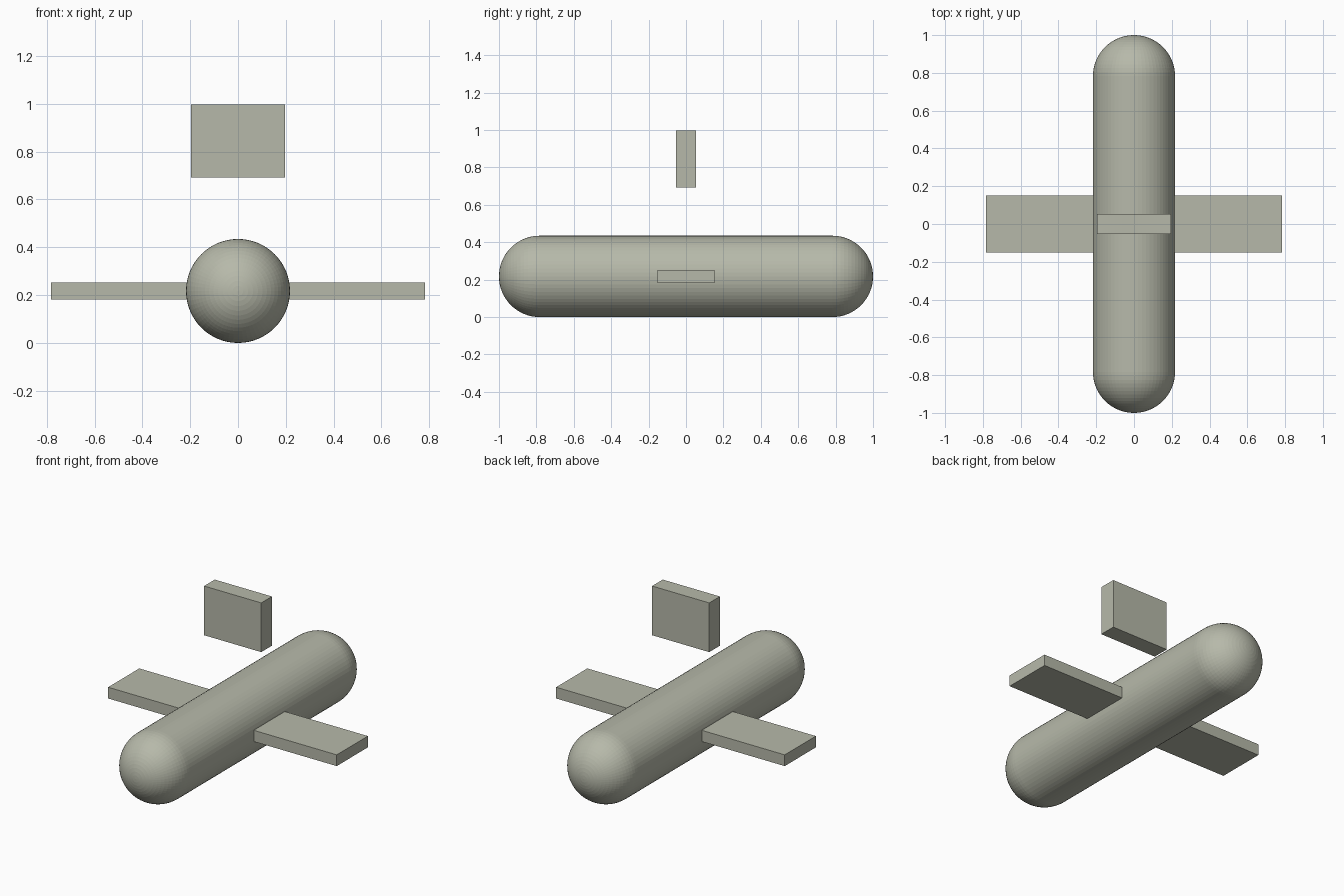
import bpy, bmesh
from math import sin, cos, pi

if "Cube" in bpy.data.objects:
    bpy.data.objects.remove(bpy.data.objects["Cube"])

R = 0.2174          # body radius, also its centre height
HALF = 1.0 - R      # half length of the straight body section

# olive grey paint
paint = bpy.data.materials.new("olive_grey")
paint.diffuse_color = (0.47, 0.485, 0.40, 1)
paint.use_nodes = True
paint.node_tree.nodes["Principled BSDF"].inputs["Base Color"].default_value = paint.diffuse_color


def finish(bm, name, z):
    bmesh.ops.recalc_face_normals(bm, faces=bm.faces[:])
    mesh = bpy.data.meshes.new(name)
    bm.to_mesh(mesh)
    bm.free()
    mesh.materials.append(paint)
    obj = bpy.data.objects.new(name, mesh)
    obj.location.z = z
    bpy.context.collection.objects.link(obj)
    return obj


def box(name, size, z):
    bm = bmesh.new()
    bmesh.ops.create_cube(bm, size=1)
    bmesh.ops.scale(bm, vec=size, verts=bm.verts[:])
    return finish(bm, name, z)


def capsule(name, radius, half, z, sides=64, rings=16):
    # half profile revolved around the y axis, left in fine flat facets
    quarter = [(radius * sin(i / rings * pi / 2), half + radius * cos(i / rings * pi / 2))
               for i in range(rings + 1)]
    profile = quarter + [(x, -y) for x, y in reversed(quarter)]
    bm = bmesh.new()
    verts = [bm.verts.new((x, y, 0)) for x, y in profile]
    edges = [bm.edges.new(pair) for pair in zip(verts, verts[1:])]
    bmesh.ops.spin(bm, geom=verts + edges, cent=(0, 0, 0), axis=(0, 1, 0),
                   angle=2 * pi, steps=sides)
    bmesh.ops.remove_doubles(bm, verts=bm.verts[:], dist=1e-5)
    return finish(bm, name, z)


# round-ended body
capsule("body", R, HALF, R)

# wing running straight through the body
box("wing", (1.5652, 0.3044, 0.0696), R)

# upright fin floating above the body
box("upper_fin", (0.3913, 0.1043, 0.3044), 0.845)
